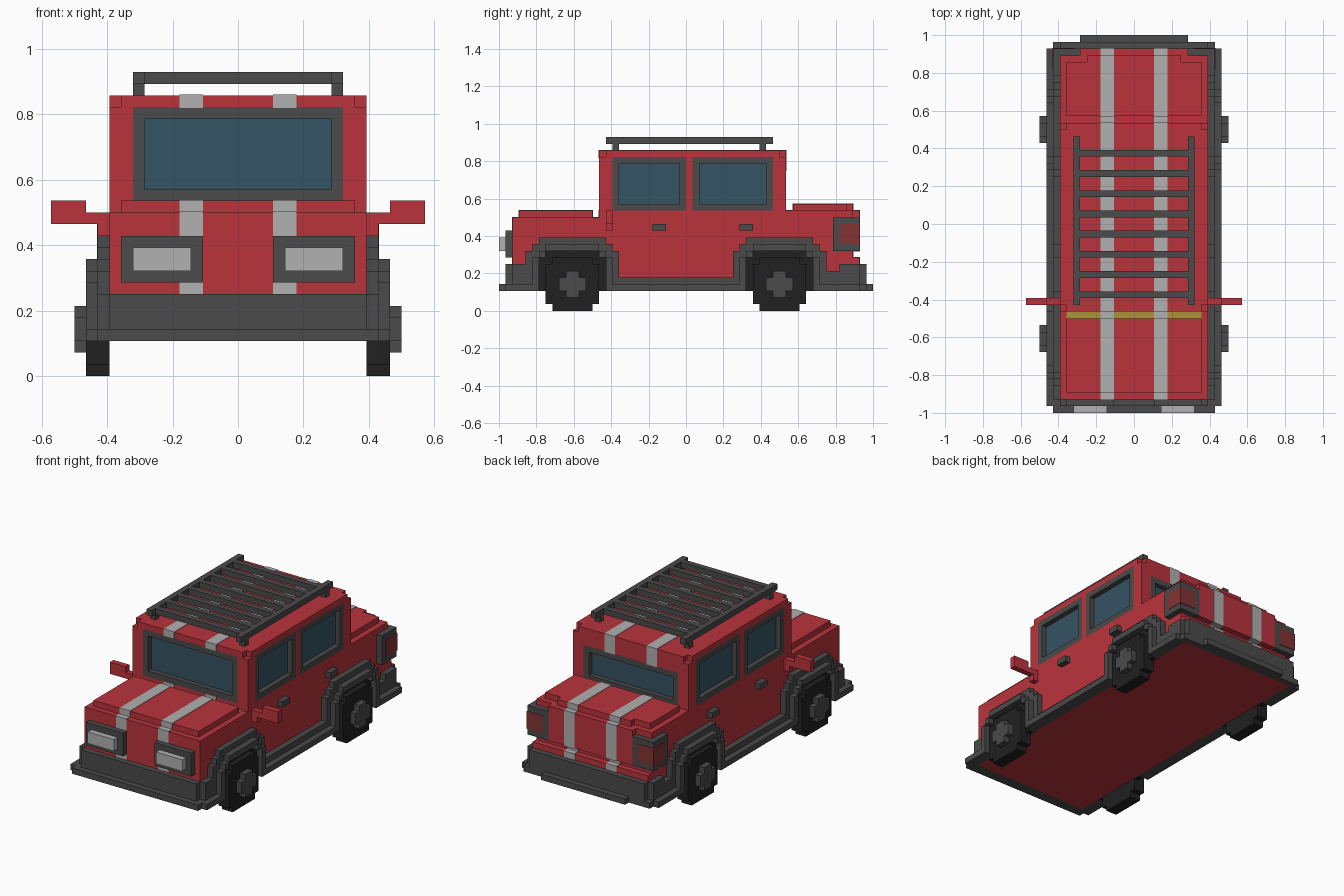
import bpy
import bmesh

if "Cube" in bpy.data.objects:
    bpy.data.objects.remove(bpy.data.objects["Cube"])

V = 1 / 28  # block size: the truck is 56 blocks long


def material(name, r, g, b):
    m = bpy.data.materials.new(name)
    m.use_nodes = True
    m.diffuse_color = (r, g, b, 1)
    m.node_tree.nodes["Principled BSDF"].inputs["Base Color"].default_value = (r, g, b, 1)
    return m


RED = material("red_paint", 0.491, 0.034, 0.045)
GREY = material("dark_grey_trim", 0.069, 0.069, 0.069)
TYRE = material("black_rubber", 0.015, 0.015, 0.015)
PALE = material("pale_grey", 0.44, 0.44, 0.44)
GLASS = material("blue_glass", 0.036, 0.087, 0.125)
LAMP = material("tail_lamp_red", 0.231, 0.034, 0.034)
YELLOW = material("ochre", 0.413, 0.287, 0.045)


def part(name, mat, boxes, mirror=False):
    """One object from boxes (x0, x1, y0, y1, z0, z1) in blocks, optionally mirrored in x."""
    boxes = list(boxes)
    if mirror:
        boxes += [(-b[1], -b[0], *b[2:]) for b in boxes]
    bm = bmesh.new()
    for x0, x1, y0, y1, z0, z1 in boxes:
        verts = bmesh.ops.create_cube(bm, size=1)["verts"]
        bmesh.ops.scale(bm, vec=((x1 - x0) * V, (y1 - y0) * V, (z1 - z0) * V), verts=verts)
        bmesh.ops.translate(bm, vec=((x0 + x1) / 2 * V, (y0 + y1) / 2 * V, (z0 + z1) / 2 * V), verts=verts)
    mesh = bpy.data.meshes.new(name)
    bm.to_mesh(mesh)
    bm.free()
    mesh.materials.append(mat)
    ob = bpy.data.objects.new(name, mesh)
    bpy.context.collection.objects.link(ob)
    return ob


# Lower body, bonnet and rear deck
part("lower_body", RED, [(-11, 11, -26, 25, 3, 14)])
part("bonnet", RED, [(-10, 10, -25, -14, 14, 15)])
part("rear_deck", RED, [(-11, 11, 15, 25, 14, 15)])
part("rear_deck_lid", RED, [(-10, 10, 16, 24, 15, 16), (-7, 7, 24, 25, 15, 16)])
part("tailgate", RED, [(-8, 8, 25, 26, 9, 15)])
part("tailgate_ledge", RED, [(-11, 11, 25, 26, 3, 8)])
part("cowl_strip", YELLOW, [(-10, 10, -14, -13, 13.95, 14.05)])

# Cabin with recessed window openings and notched top corners
cabin = part("cabin", RED, [(-11, 11, -13, 15, 14, 24)])
side_windows = [(-11, 0), (1, 13)]
end_windows = [(-13, -12, 23), (14, 15, 21)]  # y0, y1, top
cuts = []
for s in (-1, 1):
    for y0, y1 in side_windows:
        cuts.append((*sorted((s * 10, s * 12)), y0, y1, 15, 23))
    for y0, y1 in ((-14, -12), (14, 16)):
        cuts.append((*sorted((s * 10, s * 12)), y0, y1, 23, 25))
cuts += [(-9, 9, -14, -12, 15, 23), (-9, 9, 14, 16, 15, 21)]
cutter = part("cabin_cutter", RED, cuts)
cutter.hide_render = True
cutter.hide_viewport = True
cutter.display_type = 'WIRE'
mod = cabin.modifiers.new("window_openings", 'BOOLEAN')
mod.operation = 'DIFFERENCE'
mod.solver = 'EXACT'
mod.object = cutter


def frame(a0, a1, z0, z1):
    """Four bars, one block wide, as (a0, a1, z0, z1) rectangles."""
    return [(a0, a1, z0, z0 + 1), (a0, a1, z1 - 1, z1),
            (a0, a0 + 1, z0 + 1, z1 - 1), (a1 - 1, a1, z0 + 1, z1 - 1)]


for label, (y0, y1) in zip(("front", "rear"), side_windows):
    part(label + "_door_window_frames", GREY,
         [(10, 11, a, b, c, d) for a, b, c, d in frame(y0, y1, 15, 23)], True)
    part(label + "_door_glass", GLASS, [(9.9, 10.15, y0 + 1, y1 - 1, 16, 22)], True)
for label, (y0, y1, top) in zip(("windscreen", "rear_window"), end_windows):
    part(label + "_frame", GREY, [(a, b, y0, y1, c, d) for a, b, c, d in frame(-9, 9, 15, top)])
    mid = -12 if y0 < 0 else 14
    part(label + "_glass", GLASS, [(-8, 8, mid - 0.15, mid + 0.15, 16, top - 1)])

# Twin racing stripes: thin plates following stepped (y, z) paths
paths = [
    [(-26, 7), (-26, 14), (-25, 14), (-25, 15), (-14, 15), (-14, 14), (-13, 14), (-13, 15)],
    [(-13, 23), (-13, 24), (15, 24), (15, 21)],
    [(15, 15), (16, 15), (16, 16), (25, 16), (25, 15), (26, 15), (26, 9), (25, 9),
     (25, 8), (26, 8), (26, 7)],
]
E = 0.08
stripes = []
for path in paths:
    for (ya, za), (yb, zb) in zip(path, path[1:]):
        stripes.append((3, 5, min(ya, yb) - E, max(ya, yb) + E, min(za, zb) - E, max(za, zb) + E))
part("stripes", PALE, stripes, True)

# Bumpers and lower skirt
part("front_bumper", GREY, [(-11, 11, -27, -26, 3, 7)])
part("front_bumper_ends", GREY, [(11, 12, -26, -23, 4, 7)], True)
part("rear_bumper", GREY, [(-11, 11, 26, 27, 3, 7)])
part("rear_bumper_ends", GREY, [(11, 12, 23, 26, 4, 7), (11, 12, 21, 23, 4, 6)], True)
part("front_skirt", GREY, [(-12, 12, -28, -27, 3, 4), (-13, 13, -27, -26, 3, 4)])
part("rear_skirt", GREY, [(-12, 12, 26, 27, 3, 4), (-8, 8, 27, 28, 3, 4)])
part("side_skirts", GREY, [(11, 13, -26, -22, 3, 4), (11, 13, -12, 9, 3, 4),
                           (11, 13, 19, 26, 3, 4), (11, 12, -10, 7, 4, 5)], True)

# Wheels, wheel wells and stepped arches
for label, c in (("front", -17), ("rear", 14)):
    part(label + "_wheels", TYRE, [(11, 13, c - 3, c + 3, 0, 8), (11, 13, c - 4, c + 4, 1, 7)], True)
    part(label + "_wheel_wells", TYRE, [(11, 12, c - 5, c + 5, 3, 8), (11, 12, c - 4, c + 4, 8, 9)], True)
    part(label + "_hubs", GREY, [(13, 14, c - 2, c + 2, 3, 5), (13, 14, c - 1, c + 1, 2, 6)], True)
    arch = [(11, 12, c - 6, c + 6, 9, 10), (11, 12, c - 5, c + 5, 10, 11), (12, 13, c - 4, c + 4, 9, 10)]
    for s in (-1, 1):
        for x, inner, outer, z0, z1 in ((11, 5, 7, 4, 8), (11, 4, 7, 8, 9),
                                        (12, 5, 6, 4, 8), (12, 4, 5, 8, 9)):
            arch.append((x, x + 1, *sorted((c + s * inner, c + s * outer)), z0, z1))
    part(label + "_arches", GREY, arch, True)

# Lamps
part("headlamp_housings", GREY, [(3, 10, -27, -26, 8, 12)], True)
part("headlamps", PALE, [(4, 9, -28, -27, 9, 11)], True)
part("tail_lamp_housings", GREY, [(8, 12, 22, 26, 9, 14)], True)
part("tail_lamps", LAMP, [(11.9, 12.08, 23, 26.08, 10, 13), (9, 12.08, 25.9, 26.08, 10, 13)], True)

# Mirrors and door handles
part("mirrors", RED, [(11, 12, -12, -11, 12, 13), (11, 13, -12, -11, 13, 14),
                      (13, 16, -12, -11, 13, 15)], True)
part("door_handles", GREY, [(11, 12, y, y + 2, 12, 13) for y in (-5, 8)], True)

# Roof rack
part("rack_rails", GREY, [(8, 9, -12, 13, 25, 26)], True)
part("rack_posts", GREY, [(8, 9, y, y + 1, 24, 25) for y in (-11, 11)], True)
part("rack_bars", GREY, [(-8, 8, y, y + 1, 25, 26) for y in range(-11, 11, 3)])
